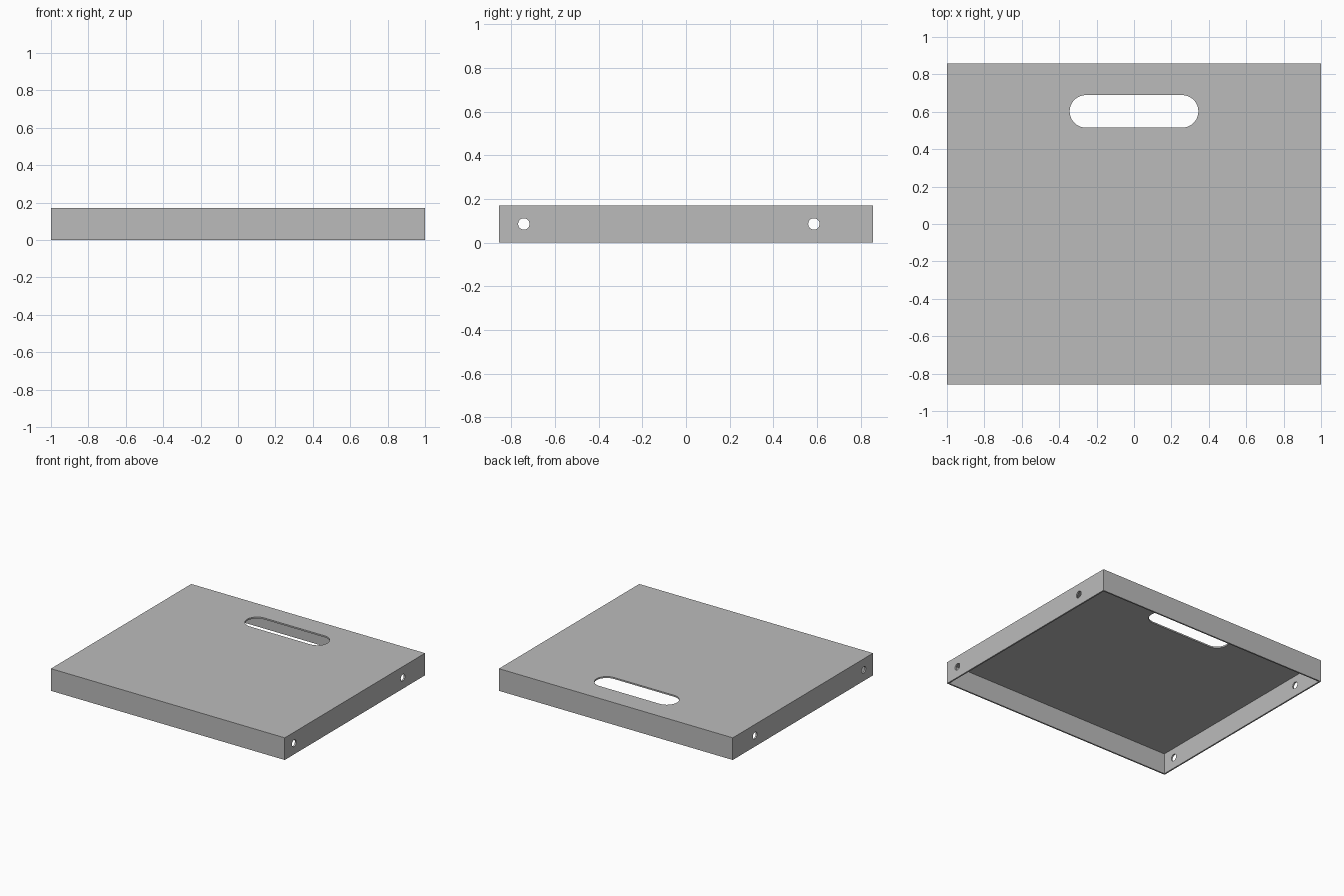
import bpy, bmesh, math

if "Cube" in bpy.data.objects:
    bpy.data.objects.remove(bpy.data.objects["Cube"])

LENGTH, DEPTH, HEIGHT, SHEET = 2.0, 1.714, 0.1714, 0.0115
SLOT_Y, SLOT_HALF, SLOT_R = 0.602, 0.344, 0.087
HOLE_R = 0.026

grey = bpy.data.materials.new("sheet_metal_grey")
grey.use_nodes = True
colour = (0.5, 0.5, 0.5, 1)
grey.diffuse_color = colour
grey.node_tree.nodes["Principled BSDF"].inputs["Base Color"].default_value = colour


def make_object(name, bm):
    bmesh.ops.recalc_face_normals(bm, faces=bm.faces)
    mesh = bpy.data.meshes.new(name)
    bm.to_mesh(mesh)
    bm.free()
    mesh.materials.append(grey)
    obj = bpy.data.objects.new(name, mesh)
    bpy.context.collection.objects.link(obj)
    return obj


def prism(name, outline, offset):
    """Closed prism from an outline of 3D points, extruded along offset."""
    bm = bmesh.new()
    face = bm.faces.new([bm.verts.new(p) for p in outline])
    out = bmesh.ops.extrude_face_region(bm, geom=[face], use_keep_orig=True)
    moved = [v for v in out["geom"] if isinstance(v, bmesh.types.BMVert)]
    bmesh.ops.translate(bm, verts=moved, vec=offset)
    return make_object(name, bm)


def rectangle(half_x, half_y, z):
    return [(sx * half_x, sy * half_y, z)
            for sx, sy in ((-1, -1), (1, -1), (1, 1), (-1, 1))]


# Tray: flat top with four downturned walls, open underneath
tray = prism("folded_tray", rectangle(LENGTH / 2, DEPTH / 2, 0), (0, 0, HEIGHT))
cutters = [prism("hollow_cutter",
                 rectangle(LENGTH / 2 - SHEET, DEPTH / 2 - SHEET, -0.1),
                 (0, 0, 0.1 + HEIGHT - SHEET))]

# Rounded handle slot through the top
slot = []
for side in (1, -1):
    for i in range(25):
        a = math.pi * (i / 24 - 0.5)
        slot.append((side * (SLOT_HALF - SLOT_R + SLOT_R * math.cos(a)),
                     SLOT_Y + side * SLOT_R * math.sin(a), HEIGHT - 0.05))
cutters.append(prism("slot_cutter", slot, (0, 0, 0.1)))

# Fixing holes through both side walls
for y in (-0.743, 0.586):
    ring = [(-1.1, y + HOLE_R * math.cos(a), HEIGHT / 2 + HOLE_R * math.sin(a))
            for a in (math.tau * i / 32 for i in range(32))]
    cutters.append(prism("hole_cutter", ring, (2.2, 0, 0)))

# Cut the tray and discard the cutters
bpy.context.view_layer.objects.active = tray
for cutter in cutters:
    cutter.hide_render = True
    mod = tray.modifiers.new("cut", 'BOOLEAN')
    mod.operation = 'DIFFERENCE'
    mod.solver = 'EXACT'
    mod.object = cutter
    bpy.ops.object.modifier_apply(modifier=mod.name)
    bpy.data.objects.remove(cutter)

# Smooth the curved cuts, keep folds sharp
bpy.ops.object.select_all(action='DESELECT')
tray.select_set(True)
bpy.ops.object.shade_smooth_by_angle(angle=math.radians(30))
